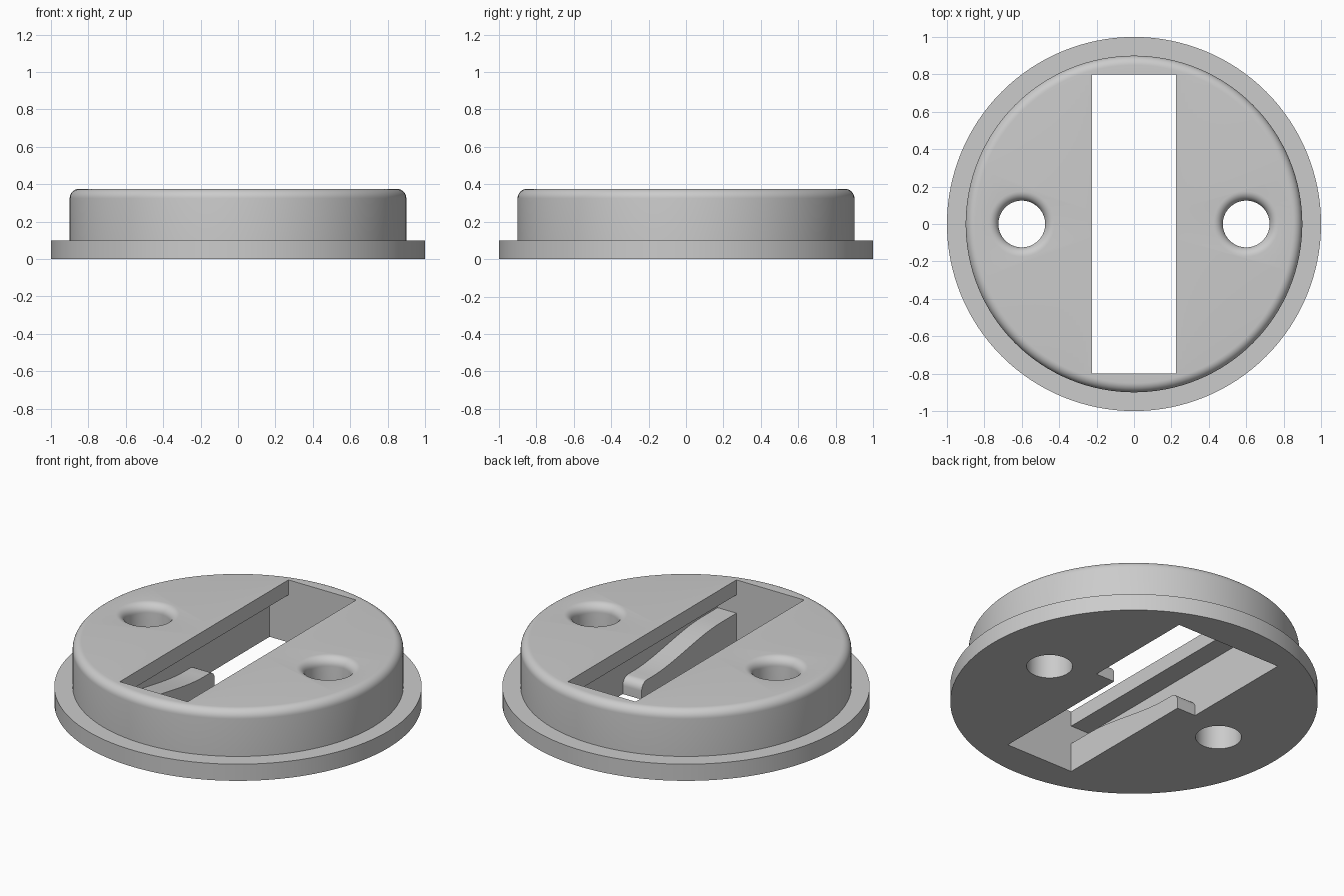
import bpy, bmesh, math
from mathutils import Vector

cube = bpy.data.objects.get("Cube")
if cube:
    bpy.data.objects.remove(cube, do_unlink=True)

grey = bpy.data.materials.new("plain_grey")
grey.use_nodes = True
colour = (0.6, 0.6, 0.6, 1)
grey.diffuse_color = colour
grey.node_tree.nodes["Principled BSDF"].inputs["Base Color"].default_value = colour

HEIGHT = 0.375
SLOT_X, CAVITY_X, SLOT_Y = 0.225, 0.35, 0.8
CEILING = 0.285


def finish(bm, name):
    bmesh.ops.remove_doubles(bm, verts=bm.verts, dist=1e-5)
    bmesh.ops.recalc_face_normals(bm, faces=bm.faces)
    mesh = bpy.data.meshes.new(name)
    bm.to_mesh(mesh)
    bm.free()
    mesh.materials.append(grey)
    obj = bpy.data.objects.new(name, mesh)
    bpy.context.collection.objects.link(obj)
    return obj


def lathe(name, profile, steps, x=0):
    bm = bmesh.new()
    verts = [bm.verts.new((r, 0, z)) for r, z in profile]
    edges = [bm.edges.new(pair) for pair in zip(verts, verts[1:])]
    bmesh.ops.spin(bm, geom=verts + edges, cent=(0, 0, 0), axis=(0, 0, 1),
                   angle=math.tau, steps=steps, use_merge=False)
    bmesh.ops.translate(bm, verts=bm.verts, vec=(x, 0, 0))
    return finish(bm, name)


def box(name, half_x, half_y, z0, z1):
    bm = bmesh.new()
    bmesh.ops.create_cube(bm, size=1)
    for v in bm.verts:
        v.co = Vector((v.co.x * 2 * half_x, v.co.y * 2 * half_y,
                       z0 if v.co.z < 0 else z1))
    return finish(bm, name)


def arc(cx, cz, r, start, end, n=8):
    angles = [math.radians(start + (end - start) * i / n) for i in range(n + 1)]
    return [(cx + r * math.cos(a), cz + r * math.sin(a)) for a in angles]


def activate(obj):
    bpy.ops.object.select_all(action='DESELECT')
    obj.select_set(True)
    bpy.context.view_layer.objects.active = obj


def smooth(obj):
    activate(obj)
    bpy.ops.object.shade_smooth_by_angle(angle=math.radians(30))


# Flanged round body with a rounded top rim
body = lathe("flanged_body",
             [(0, 0), (1, 0), (1, 0.1), (0.9, 0.1)]
             + arc(0.85, HEIGHT - 0.05, 0.05, 0, 90) + [(0, HEIGHT)], 128)

# Narrow top slot, wider cavity below, two flared through holes
cutters = [box("slot_cutter", SLOT_X, SLOT_Y, 0.2, 0.5),
           box("cavity_cutter", CAVITY_X, SLOT_Y, -0.1, CEILING)]
flare = arc(0.175, HEIGHT - 0.05, 0.05, 180, 90)
for side in (-1, 1):
    cutters.append(lathe("hole_cutter",
                         [(0, -0.1), (0.125, -0.1)] + flare
                         + [(0.175, 0.5), (0, 0.5)], 64, 0.6 * side))
for cutter in cutters:
    cutter.hide_render = True
    mod = body.modifiers.new("cut", 'BOOLEAN')
    mod.operation = 'DIFFERENCE'
    mod.solver = 'EXACT'
    mod.object = cutter
    activate(body)
    bpy.ops.object.modifier_apply(modifier=mod.name)
    bpy.data.objects.remove(cutter, do_unlink=True)
smooth(body)

# Ramped rails along both sides of the cavity, with rounded tips
ROOT_Z, TIP_Z, TIP_Y, RAMP_START, RAMP_END = 0.175, 0.1, 0.1, -0.65, 0.0
outline = [(-SLOT_Y, 0), (-SLOT_Y, ROOT_Z)]
for i in range(17):
    t = i / 16
    ease = t * t * (3 - 2 * t)
    outline.append((RAMP_START + (RAMP_END - RAMP_START) * t,
                    ROOT_Z + (TIP_Z - ROOT_Z) * ease))
outline += arc(TIP_Y - 0.05, TIP_Z - 0.05, 0.05, 90, 0) + [(TIP_Y, 0)]
for side, label in ((1, "left"), (-1, "right")):
    bm = bmesh.new()
    face = bm.faces.new([bm.verts.new((side * SLOT_X, y, z)) for y, z in outline])
    ext = bmesh.ops.extrude_face_region(bm, geom=[face], use_keep_orig=True)
    moved = [g for g in ext["geom"] if isinstance(g, bmesh.types.BMVert)]
    bmesh.ops.translate(bm, verts=moved, vec=(side * (CAVITY_X - SLOT_X), 0, 0))
    smooth(finish(bm, label + "_ramp_rail"))
